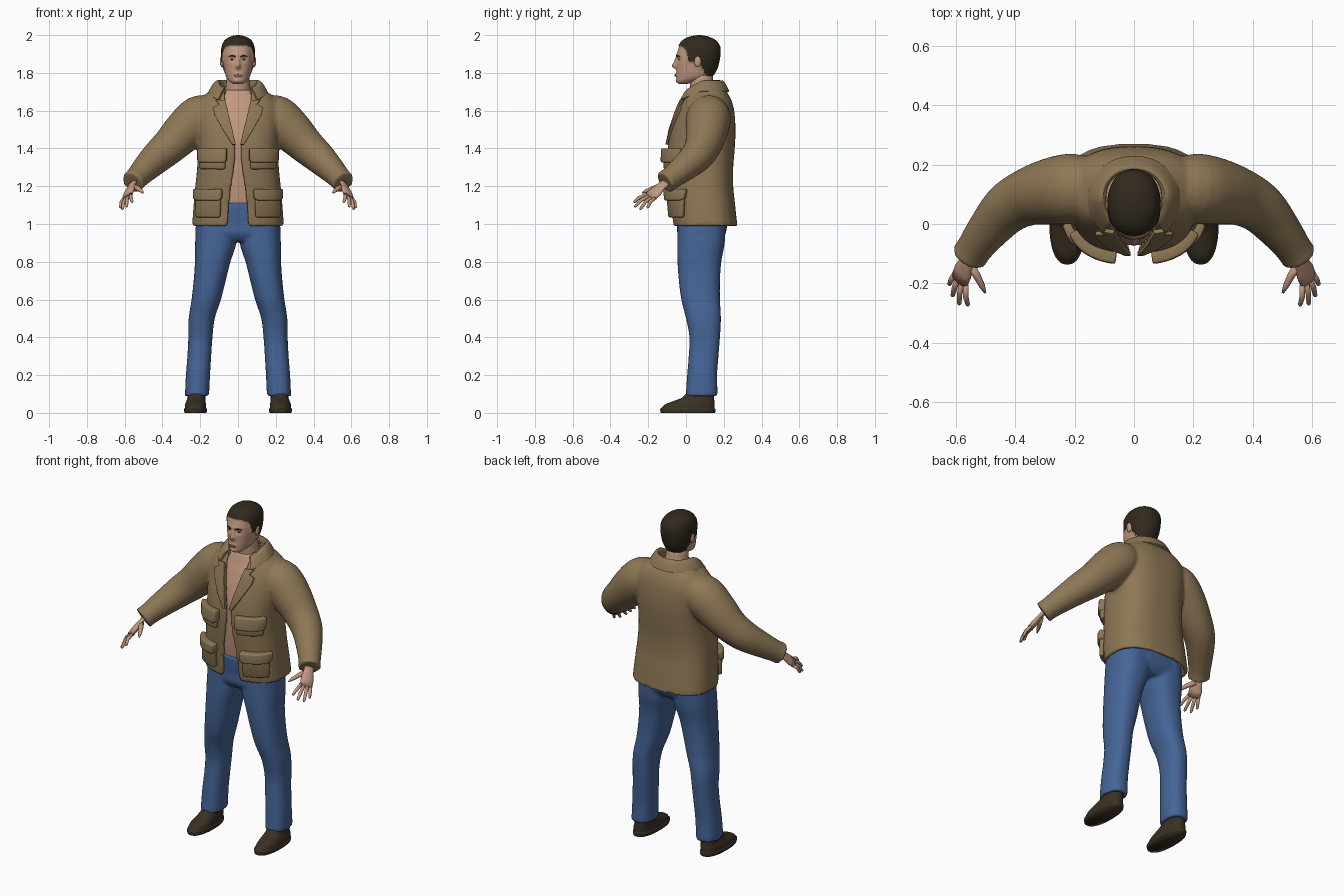
import bpy, bmesh, math
from mathutils import Vector, Matrix

if "Cube" in bpy.data.objects:
    bpy.data.objects.remove(bpy.data.objects["Cube"])


def material(name, rgb):
    m = bpy.data.materials.new(name)
    m.use_nodes = True
    m.diffuse_color = (*rgb, 1)
    m.node_tree.nodes["Principled BSDF"].inputs["Base Color"].default_value = (*rgb, 1)
    return m


TAN = material("tan cloth", (0.27, 0.187, 0.092))
DENIM = material("blue denim", (0.06, 0.13, 0.31))
SKIN = material("skin", (0.54, 0.315, 0.22))
HAIR = material("dark hair", (0.03, 0.022, 0.013))
LEATHER = material("dark leather", (0.042, 0.03, 0.017))
LIP = material("lip", (0.36, 0.16, 0.12))
WHITE = material("eye white", (0.5, 0.45, 0.4))


def finish(name, bm, *mats, voxel=0, thick=0, relax=0):
    """Turn a bmesh into a smooth shaded object with optional modifiers."""
    bmesh.ops.recalc_face_normals(bm, faces=bm.faces)
    me = bpy.data.meshes.new(name)
    bm.to_mesh(me)
    bm.free()
    for m in mats:
        me.materials.append(m)
    me.shade_smooth()
    ob = bpy.data.objects.new(name, me)
    bpy.context.collection.objects.link(ob)
    if thick:
        s = ob.modifiers.new("thickness", "SOLIDIFY")
        s.thickness, s.offset = thick, 0
        b = ob.modifiers.new("soft edges", "BEVEL")
        b.width, b.segments = thick * 0.3, 2
    if voxel:
        r = ob.modifiers.new("blend", "REMESH")
        r.mode, r.voxel_size, r.use_smooth_shade = "VOXEL", voxel, True
    if relax:
        s = ob.modifiers.new("relax", "SMOOTH")
        s.factor, s.iterations = 0.5, relax
    return ob


def loft(bm, rings, closed=True, cap=True):
    vs = [[bm.verts.new(p) for p in r] for r in rings]
    n = len(vs[0])
    for a, b in zip(vs, vs[1:]):
        for i in range(n if closed else n - 1):
            j = (i + 1) % n
            bm.faces.new((a[i], a[j], b[j], b[i]))
    if cap:
        bm.faces.new(vs[0])
        bm.faces.new(vs[-1])


def dense(rows, k=6):
    """Catmull-Rom resampling of profile rows."""
    out, last = [], len(rows) - 1
    for i in range(last):
        p0, p1, p2, p3 = (rows[min(max(i + d, 0), last)] for d in (-1, 0, 1, 2))
        for s in range(k):
            t = s / k
            out.append([0.5 * (2 * b + (c - a) * t + (2 * a - 5 * b + 4 * c - d) * t ** 2
                               + (3 * b - a - 3 * c + d) * t ** 3)
                        for a, b, c, d in zip(p0, p1, p2, p3)])
    return out + [list(rows[-1])]


def oval(row, a, p, inset=0):
    """Point on a rounded cross-section; angle a starts at the front."""
    z, w, yf, yb = row[:4]
    s, c = math.sin(a), math.cos(a)
    return Vector(((w - inset) * math.copysign(abs(s) ** p, s),
                   (yf + yb) / 2 - ((yb - yf) / 2 - inset) * math.copysign(abs(c) ** p, c), z))


def stack(bm, rows, p=0.85, n=40, side=1):
    """Solid from rows of z, half width, front y, back y, centre x."""
    loft(bm, [[oval(r, math.tau * i / n, p) + Vector((side * r[4], 0, 0)) for i in range(n)]
              for r in rows])


def front_y(rows, x, z, p):
    lo, hi = next(((a, b) for a, b in zip(rows, rows[1:])
                   if min(a[0], b[0]) <= z <= max(a[0], b[0])), (rows[-2], rows[-1]))
    t = (z - lo[0]) / (hi[0] - lo[0])
    _, w, yf, yb = [u + (v - u) * t for u, v in zip(lo[:4], hi[:4])]
    q = min(abs(x) / w, 0.985)
    return (yf + yb) / 2 - (yb - yf) / 2 * (1 - q ** (2 / p)) ** (p / 2)


def tube(bm, pts, side=1, ref=(0, 0, 1), flat=1, n=24):
    """Round or flattened limb through points of x, y, z, radius."""
    c = [Vector((side * p[0], p[1], p[2])) for p in pts]
    ref = Vector((side * ref[0], ref[1], ref[2]))
    rings = []
    for i, p in enumerate(pts):
        t = (c[min(i + 1, len(c) - 1)] - c[max(i - 1, 0)]).normalized()
        u = (ref - t * ref.dot(t)).normalized()
        v = t.cross(u) * flat
        rings.append([c[i] + p[3] * (u * math.cos(a) + v * math.sin(a))
                      for a in (math.tau * k / n for k in range(n))])
    loft(bm, rings)


def blob(bm, loc, size):
    bmesh.ops.create_uvsphere(bm, u_segments=20, v_segments=12, radius=1,
                              matrix=Matrix.Translation(loc) @ Matrix.Diagonal((*size, 1)))


# Jacket: open shell and sleeves blended together (fifth value is the opening)
JP = 0.77
JACKET = dense([(0.99, .243, -.07, .272, .055), (1.1, .235, -.08, .26, .047),
                (1.2, .226, -.09, .25, .036), (1.3, .216, -.097, .25, .02),
                (1.4, .213, -.097, .258, .014), (1.5, .22, -.078, .262, .03),
                (1.6, .225, -.045, .255, .055), (1.66, .2, -.02, .238, .066),
                (1.7, .155, 0, .215, .072), (1.73, .115, .02, .19, .07)])
bm = bmesh.new()
rings = []
for row in JACKET:
    ring = []
    for inset in (0, 0.022):
        a0 = math.asin((row[4] / (row[1] - inset)) ** (1 / JP))
        arc = [oval(row, a0 + (math.tau - 2 * a0) * i / 60, JP, inset) for i in range(61)]
        ring += arc[::-1] if inset else arc
    rings.append(ring)
loft(bm, rings)
SLEEVE = dense([(.12, .125, 1.59, .09), (.2, .12, 1.565, .118), (.28, .11, 1.495, .113),
                (.36, .09, 1.415, .097), (.43, .05, 1.352, .086), (.5, -.03, 1.283, .07),
                (.54, -.085, 1.24, .061), (.558, -.112, 1.22, .063)], 4)
for s in (1, -1):
    tube(bm, SLEEVE, s)
finish("jacket", bm, TAN, voxel=0.009, relax=6)

# Collar, folded over around the neck
bm = bmesh.new()
fold = dense([(1.69, .1, 0, .185), (1.735, .1, -.005, .185), (1.755, .106, -.01, .188),
              (1.742, .125, -.03, .202), (1.7, .15, -.06, .224)], 3)
rings = []
for row in fold:
    ring = []
    for i in range(41):
        a = 0.72 + (math.tau - 1.44) * i / 40
        ring.append(oval(row, a, 0.95) - Vector((0, 0, 0.06 * max(0, math.cos(a)))))
    rings.append(ring)
loft(bm, rings, closed=False, cap=False)
finish("collar", bm, TAN, thick=0.013)


# Lapels, pockets and flaps follow the jacket front
def patch(name, rows, thick, side, n=10):
    bm = bmesh.new()
    loft(bm, [[(side * x, front_y(JACKET, x, z, JP) - thick * 0.4, z)
               for x in (x0 + (x1 - x0) * i / n for i in range(n + 1))]
              for z, x0, x1 in rows], closed=False, cap=False)
    finish(name, bm, TAN, thick=thick)


for s, label in ((1, "left"), (-1, "right")):
    patch(label + "_lapel", [(1.655, .068, .12), (1.632, .062, .098), (1.615, .057, .13),
                             (1.58, .05, .124), (1.5, .03, .08), (1.42, .012, .03)], .016, s)
    for kind, top, flap, low, x0, x1 in (("chest", 1.4, 1.325, 1.29, .06, .2),
                                         ("hip", 1.185, 1.125, 1.035, .085, .222)):
        patch(f"{label}_{kind}_pocket", [(top - .01, x0 + .006, x1 - .004), (flap, x0 + .006, x1 - .004),
                                         (low, x0 + .008, x1 - .006)], .03, s)
        patch(f"{label}_{kind}_flap", [(top, x0, x1), (flap + .01, x0, x1),
                                       (flap, x0 + .015, x1 - .01)], .044, s)

# Jeans: hips and two legs blended together
bm = bmesh.new()
stack(bm, dense([(1.115, .18, -.058, .19, 0), (1.06, .205, -.054, .21, 0), (1, .222, -.048, .217, 0),
                 (.95, .224, -.046, .21, 0), (.91, .19, -.02, .18, 0)]), 0.8)
LEG = dense([(1.02, .105, -.043, .212, .115), (.9, .109, -.046, .205, .118), (.8, .094, -.045, .187, .134),
             (.7, .085, -.038, .18, .15), (.6, .078, -.025, .18, .168), (.5, .069, 0, .185, .192),
             (.4, .064, .018, .18, .199), (.3, .063, .014, .172, .205), (.2, .064, .006, .165, .212),
             (.09, .064, -.002, .168, .217)])
for s in (1, -1):
    stack(bm, LEG, side=s)
finish("jeans", bm, DENIM, voxel=0.01, relax=5)

# Shoes
SHOE = dense([(0, .058, -.134, .154, .225), (.018, .061, -.137, .157, .225), (.024, .057, -.132, .152, .225),
              (.045, .055, -.11, .152, .225), (.065, .05, -.06, .15, .222), (.085, .047, -.015, .148, .22),
              (.13, .045, .02, .145, .217)], 4)
for s, label in ((1, "left"), (-1, "right")):
    bm = bmesh.new()
    stack(bm, SHOE, side=s)
    finish(label + "_shoe", bm, LEATHER)

# Bare chest and neck
bm = bmesh.new()
stack(bm, dense([(1.04, .165, -.04, .18, 0), (1.2, .165, -.062, .19, 0), (1.4, .17, -.072, .2, 0),
                 (1.5, .17, -.058, .2, 0), (1.6, .16, -.028, .2, 0), (1.66, .13, -.005, .19, 0),
                 (1.71, .085, .012, .17, 0)]), 0.8)
tube(bm, [(0, .1, 1.66, .072), (0, .088, 1.72, .066), (0, .082, 1.76, .062), (0, .08, 1.82, .06)],
     ref=(1, 0, 0))
finish("chest_and_neck", bm, SKIN)

# Head, with the face shaped by soft bumps: x, z, spread x, spread z, push in y
HEAD = dense([(1.742, .026, -.038, .01, 0), (1.756, .046, -.048, .06, 0), (1.78, .063, -.05, .13, 0),
              (1.82, .074, -.05, .158, 0), (1.86, .081, -.05, .17, 0), (1.9, .083, -.047, .176, 0),
              (1.94, .08, -.036, .174, 0), (1.97, .066, -.014, .154, 0), (1.987, .045, .012, .125, 0),
              (1.997, .02, .045, .095, 0), (2.0, .004, .066, .074, 0)])
BUMPS = [(0, 1.836, .012, .014, -.022), (0, 1.86, .009, .022, -.012), (0, 1.788, .022, .01, -.007),
         (0, 1.757, .02, .01, -.006), (0, 1.896, .05, .008, -.004)]
BUMPS += [(s * .031, 1.872, .014, .011, .009) for s in (1, -1)]


def bump(x, z):
    return sum(d * math.exp(-((x - bx) / sx) ** 2 - ((z - bz) / sz) ** 2) for bx, bz, sx, sz, d in BUMPS)


def hairline(y):
    marks = [(-1, 1.95), (-.02, 1.945), (.005, 1.925), (.02, 1.86), (.07, 1.865), (.095, 1.8), (.15, 1.765), (1, 1.76)]
    for (y0, z0), (y1, z1) in zip(marks, marks[1:]):
        if y <= y1:
            return z0 + (z1 - z0) * (y - y0) / (y1 - y0)


bm = bmesh.new()
stack(bm, HEAD, 0.9, 96)
for f in bm.faces:
    c = f.calc_center_median()
    f.material_index = int(c.z > hairline(c.y))
for v in bm.verts:
    if any(f.material_index for f in v.link_faces):
        out = Vector((v.co.x, v.co.y - 0.07, 0))
        v.co += out.normalized() * min(0.007, out.length * 0.2)
    elif v.co.y < 0.03:
        v.co.y += bump(v.co.x, v.co.z)
finish("head", bm, SKIN, HAIR)


def on_face(x, z):
    return Vector((x, front_y(HEAD, x, z, 0.9) + bump(x, z), z))


# Ears, eyes, brows and mouth
for s, label in ((1, "left"), (-1, "right")):
    for part, mat, loc, size in (
            ("ear", SKIN, Vector((s * .085, .062, 1.86)), (.011, .019, .03)),
            ("eye", WHITE, on_face(s * .031, 1.871), (.013, .004, .0045)),
            ("iris", HAIR, on_face(s * .031, 1.871) - Vector((0, .002, 0)), (.005, .004, .0045))):
        bm = bmesh.new()
        blob(bm, loc, size)
        finish(f"{label}_{part}", bm, mat)
    bm = bmesh.new()
    tube(bm, [(*on_face(s * x, z), r) for x, z, r in
              ((.013, 1.886, .003), (.03, 1.892, .004), (.048, 1.887, .002))], n=8)
    finish(label + "_brow", bm, HAIR)
bm = bmesh.new()
blob(bm, on_face(0, 1.787), (.022, .005, .006))
finish("lips", bm, LIP)

# Hands: flat palm, four fanned fingers and a thumb
SPREAD = Vector((.6, .73, -.32))
KNUCKLE = Vector((.585, -.185, 1.147))
TIPS = [(.56, -.277, 1.115), (.59, -.273, 1.09), (.613, -.245, 1.076), (.624, -.205, 1.085)]
for s, label in ((1, "left"), (-1, "right")):
    bm = bmesh.new()
    tube(bm, [(.55, -.095, 1.23, .027), (.565, -.132, 1.2, .029), (.577, -.16, 1.17, .038),
              (.588, -.19, 1.143, .036)], s, SPREAD, 0.45)
    for i, tip in enumerate(TIPS):
        base = KNUCKLE + SPREAD * (i - 1.5) * 0.019
        mid = base.lerp(Vector(tip), 0.5) + Vector((.004, -.004, .006))
        tube(bm, [(*base, .01), (*mid, .0095), (*base.lerp(Vector(tip), 0.93), .0075), (*tip, .003)],
             s, SPREAD, n=12)
    tube(bm, [(.556, -.135, 1.2, .016), (.53, -.175, 1.188, .013), (.512, -.21, 1.175, .01),
              (.502, -.232, 1.165, .004)], s, n=12)
    finish(label + "_hand", bm, SKIN)
